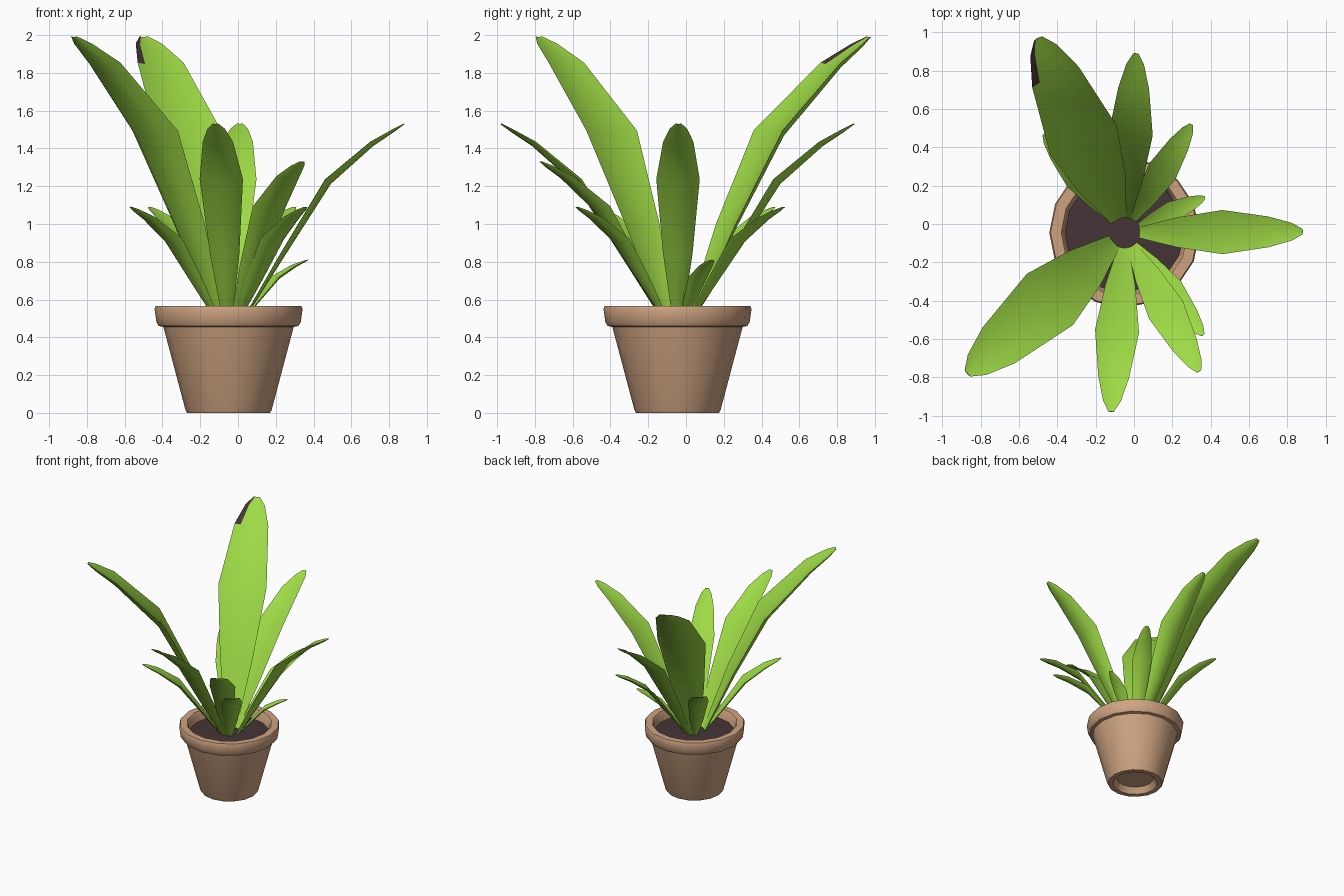
import bpy, bmesh, math
from mathutils import Vector

cube = bpy.data.objects.get("Cube")
if cube:
    bpy.data.objects.remove(cube, do_unlink=True)

CENTRE = Vector((-0.05, -0.045, 0))
SOIL_Z = 0.48


def material(name, rgb):
    m = bpy.data.materials.new(name)
    m.use_nodes = True
    m.diffuse_color = (*rgb, 1)
    m.node_tree.nodes["Principled BSDF"].inputs["Base Color"].default_value = (*rgb, 1)
    return m


green = material("leaf_green", (0.34, 0.70, 0.06))
clay = material("terracotta", (0.62, 0.37, 0.22))
earth = material("dark_soil", (0.06, 0.035, 0.038))


def finish(name, bm, mats, angle=40):
    bmesh.ops.remove_doubles(bm, verts=bm.verts, dist=0.0001)
    bmesh.ops.recalc_face_normals(bm, faces=bm.faces)
    mesh = bpy.data.meshes.new(name)
    bm.to_mesh(mesh)
    bm.free()
    for m in mats:
        mesh.materials.append(m)
    ob = bpy.data.objects.new(name, mesh)
    bpy.context.collection.objects.link(ob)
    bpy.ops.object.select_all(action='DESELECT')
    ob.select_set(True)
    bpy.context.view_layer.objects.active = ob
    bpy.ops.object.shade_smooth_by_angle(angle=math.radians(angle))
    return ob


def lathe(name, profile, mat, sides=16):
    bm = bmesh.new()
    verts = [bm.verts.new(CENTRE + Vector((r, 0, z))) for r, z in profile]
    edges = [bm.edges.new(pair) for pair in zip(verts, verts[1:])]
    bmesh.ops.spin(bm, geom=verts + edges, cent=CENTRE, axis=(0, 0, 1),
                   angle=math.tau, steps=sides, use_duplicate=False)
    return finish(name, bm, [mat])


# Pot with a rolled rim and hollow foot, filled with soil
lathe("pot", [(0, 0.05), (0.15, 0.05), (0.18, 0), (0.22, 0), (0.228, 0.015),
              (0.345, 0.455), (0.37, 0.46), (0.382, 0.48), (0.392, 0.55),
              (0.385, 0.567), (0.33, 0.567), (0.318, 0.55), (0.305, 0.46)], clay)
lathe("soil", [(0, 0.5), (0.2, 0.495), (0.314, 0.49)], earth)

# Leaf cross-section: (across, along the upward normal), relative to half width
SECTION = [(-1, 0.16), (-0.65, 0.08), (0, 0.03), (0.65, 0.08),
           (1, 0.16), (0.6, -0.1), (0, -0.18), (-0.6, -0.1)]


def leaf(name, tip, half_width, dark_edge=False):
    tip = Vector(tip)
    flat = Vector((tip.x, tip.y, 0)) - CENTRE
    reach, out = flat.length, flat.normalized()
    side = Vector((-out.y, out.x, 0))
    low = min((2 - tip.z) / 0.47, 1)
    # Stations from root to tip: reach, height and width fractions
    stations = [(0, 0, 0.22), (0.22 + 0.03 * low, 0.34, 0.68),
                (0.46 + 0.07 * low, 0.66 + 0.05 * low, 1), (0.8, 0.9, 0.7),
                (0.94, 0.97, 0.4), (1, 1, 0.13)]
    start = 0.07
    path = [CENTRE + out * (start + (reach - start) * f)
            + Vector((0, 0, SOIL_Z + (tip.z - SOIL_Z) * g)) for f, g, w in stations]
    bm = bmesh.new()
    rings = []
    for i, p in enumerate(path):
        along = (path[min(i + 1, len(path) - 1)] - path[max(i - 1, 0)]).normalized()
        up = along.cross(side).normalized()
        if up.z < 0:
            up = -up
        w = half_width * stations[i][2]
        rings.append([bm.verts.new(p + side * a * w + up * n * w) for a, n in SECTION])
    count = len(SECTION)
    for i, (a, b) in enumerate(zip(rings, rings[1:])):
        for j in range(count):
            k = (j + 1) % count
            face = bm.faces.new((a[j], a[k], b[k], b[j]))
            # Withered patch along one edge near the tip
            if dark_edge and i >= 3 and j == 3:
                face.material_index = 1
    bm.faces.new(rings[0])
    bm.faces.new(rings[-1])
    return finish(name, bm, [green, earth], 50)


# Two tall leaves
leaf("tall_leaf_back", (-0.5, 0.97, 1.99), 0.19, True)
leaf("tall_leaf_front", (-0.87, -0.78, 1.99), 0.18)

# Medium leaves
leaf("medium_leaf_front", (-0.12, -0.98, 1.53), 0.115)
leaf("medium_leaf_left", (0.88, -0.04, 1.53), 0.115)
leaf("medium_leaf_back", (0.01, 0.89, 1.53), 0.115)
leaf("medium_leaf_corner", (0.34, -0.77, 1.33), 0.1)

# Small leaves around the base
for label, x, y in (("back_left", 0.3, 0.52), ("front_left", 0.36, -0.58),
                    ("front_right", -0.57, -0.47), ("back_right", -0.47, 0.47)):
    leaf("small_leaf_" + label, (x, y, 1.09), 0.08)
leaf("tiny_leaf", (0.37, 0.14, 0.81), 0.055)
